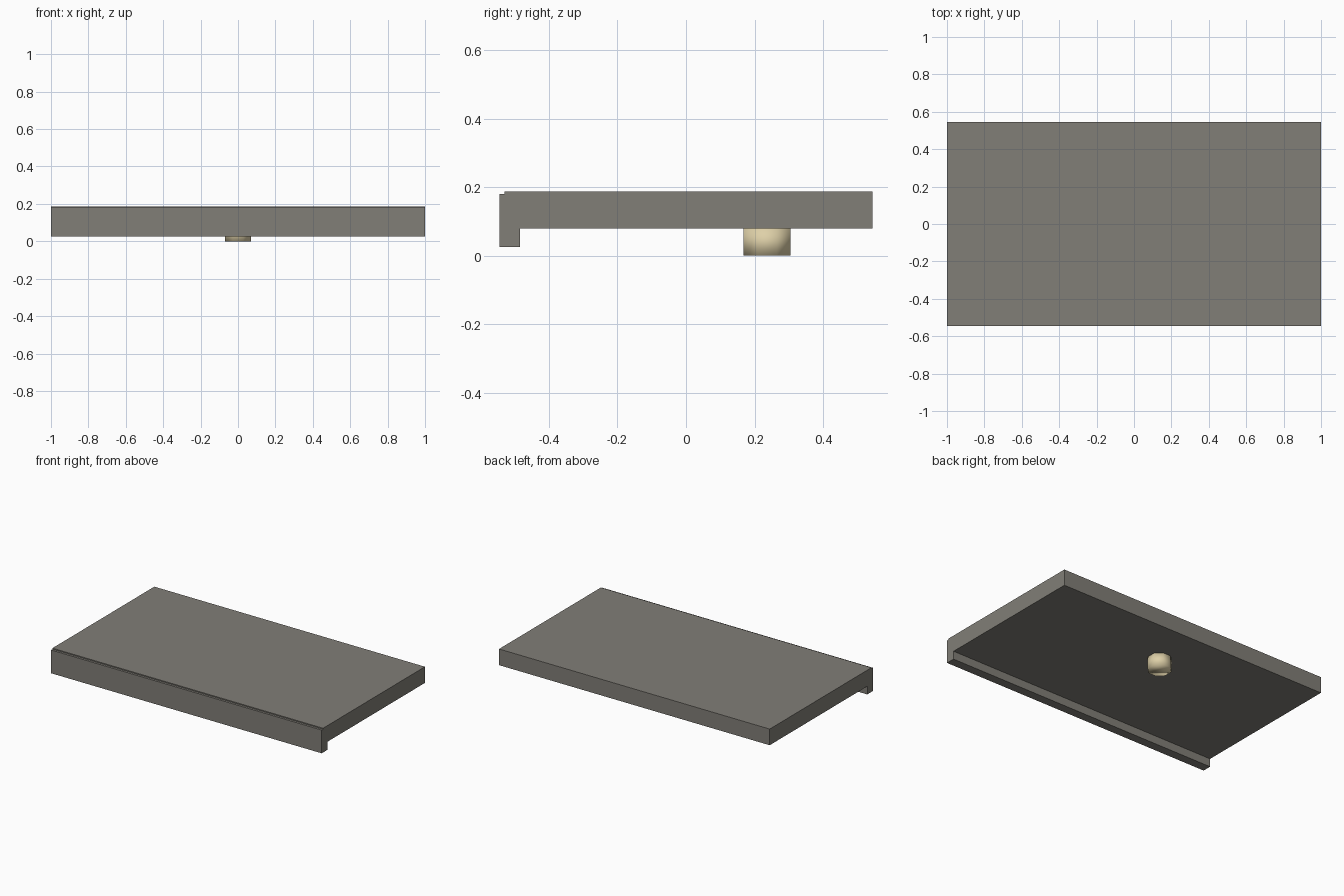
import bpy, bmesh, math
from mathutils import Matrix

if "Cube" in bpy.data.objects:
    bpy.data.objects.remove(bpy.data.objects["Cube"], do_unlink=True)


def material(name, rgb):
    mat = bpy.data.materials.new(name)
    mat.use_nodes = True
    colour = (*rgb, 1)
    mat.diffuse_color = colour
    mat.node_tree.nodes["Principled BSDF"].inputs["Base Color"].default_value = colour
    return mat


def add_object(name, bm, mat):
    bmesh.ops.recalc_face_normals(bm, faces=bm.faces)
    mesh = bpy.data.meshes.new(name)
    bm.to_mesh(mesh)
    bm.free()
    mesh.materials.append(mat)
    obj = bpy.data.objects.new(name, mesh)
    bpy.context.collection.objects.link(obj)
    return obj


grey = material("warm grey", (0.22, 0.21, 0.185))
cream = material("cream", (0.73, 0.63, 0.39))

# Shelf slab with a hanging front lip and a shallow step, one side profile (y, z)
profile = [(-0.545, 0.025), (-0.485, 0.025), (-0.485, 0.079), (0.545, 0.079),
           (0.545, 0.187), (-0.53, 0.187), (-0.53, 0.18), (-0.545, 0.18)]
bm = bmesh.new()
side = bm.faces.new([bm.verts.new((-1, y, z)) for y, z in profile])
swept = bmesh.ops.extrude_face_region(bm, geom=[side])["geom"]
bmesh.ops.translate(bm, vec=(2, 0, 0),
                    verts=[v for v in swept if isinstance(v, bmesh.types.BMVert)])
add_object("slab_with_front_lip", bm, grey)

# Eight-sided, smooth-shaded lamp under the slab, flat sides facing the axes
half_width, height = 0.0685, 0.08
radius = half_width / math.cos(math.pi / 8)
bm = bmesh.new()
bmesh.ops.create_cone(bm, cap_ends=True, segments=8, radius1=radius,
                      radius2=radius, depth=height,
                      matrix=Matrix.Translation((0, 0.237, height / 2))
                      @ Matrix.Rotation(math.pi / 8, 4, "Z"))
for face in bm.faces:
    face.smooth = True
lamp = add_object("underside_lamp", bm, cream)

# Keep the lamp's flat sides aligned with the axes
if max(v.co.x for v in lamp.data.vertices) > half_width + 0.001:
    lamp.data.transform(Matrix.Translation((0, 0.237, 0))
                        @ Matrix.Rotation(math.pi / 8, 4, "Z")
                        @ Matrix.Translation((0, -0.237, 0)))
